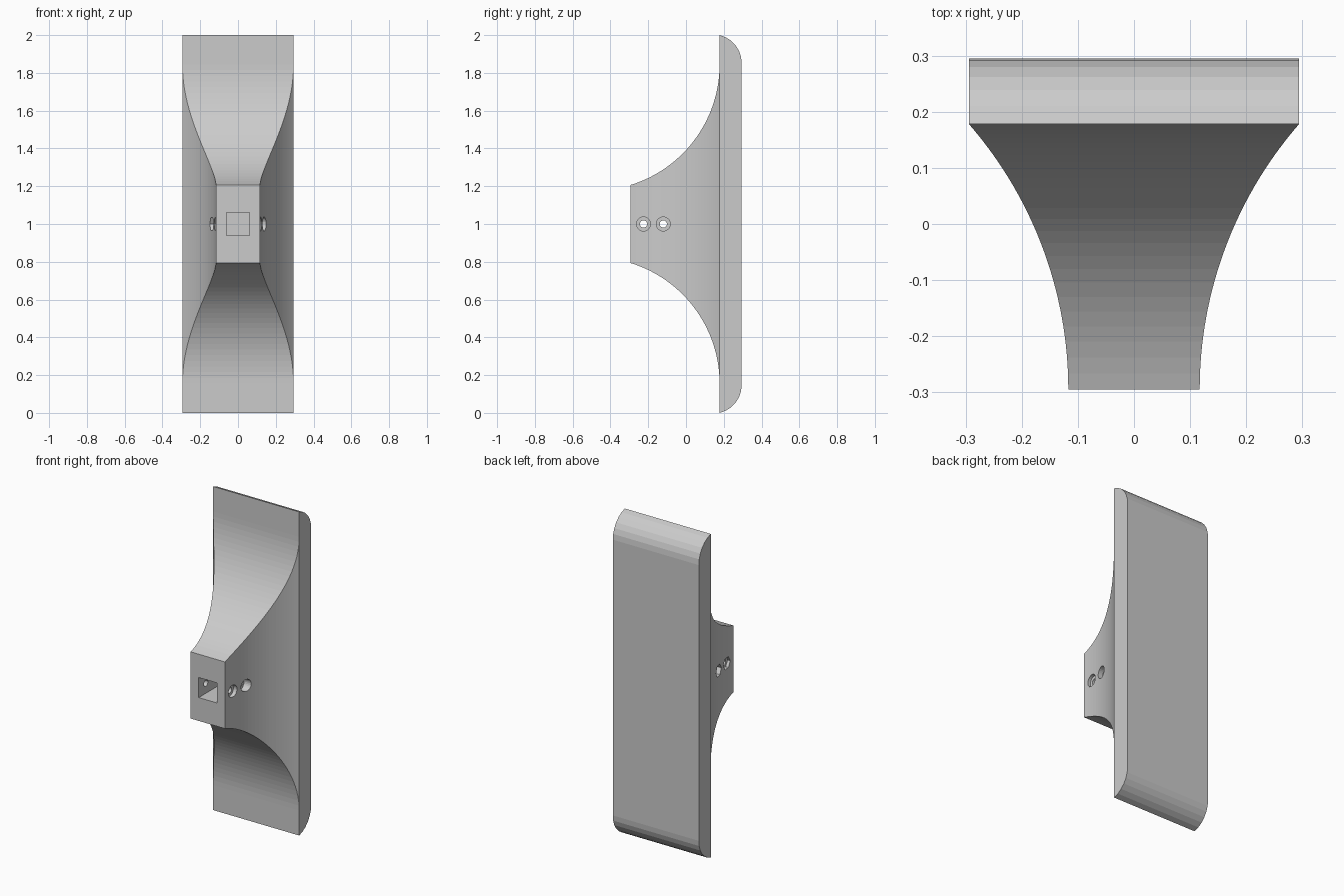
import bpy, bmesh, math
from mathutils import Matrix

if "Cube" in bpy.data.objects:
    bpy.data.objects.remove(bpy.data.objects["Cube"])


def make_object(name, bm):
    bmesh.ops.recalc_face_normals(bm, faces=bm.faces)
    mesh = bpy.data.meshes.new(name)
    bm.to_mesh(mesh)
    bm.free()
    obj = bpy.data.objects.new(name, mesh)
    bpy.context.collection.objects.link(obj)
    return obj


def loft(name, sections):
    """Loft rectangles (y, half width, half height) along y around z = 1."""
    bm = bmesh.new()
    rings = [[bm.verts.new((sx * w, y, 1 + sz * h))
              for sx, sz in ((-1, -1), (1, -1), (1, 1), (-1, 1))]
             for y, w, h in sections]
    for a, b in zip(rings, rings[1:]):
        for i in range(4):
            j = (i + 1) % 4
            bm.faces.new((a[i], a[j], b[j], b[i]))
    bm.faces.new(rings[0])
    bm.faces.new(rings[-1])
    return make_object(name, bm)


def cut(target, cutter):
    mod = target.modifiers.new("cut", 'BOOLEAN')
    mod.operation = 'DIFFERENCE'
    mod.solver = 'EXACT'
    mod.object = cutter
    bpy.context.view_layer.objects.active = target
    bpy.ops.object.modifier_apply(modifier=mod.name)
    bpy.data.objects.remove(cutter, do_unlink=True)


def x_cylinder(name, x0, x1, y, radius, sides):
    """Prism along x at z = 1, with a corner pointing along y."""
    bm = bmesh.new()
    bmesh.ops.create_cone(bm, cap_ends=True, segments=sides, radius1=radius,
                          radius2=radius, depth=x1 - x0,
                          matrix=Matrix.Translation(((x0 + x1) / 2, y, 1))
                          @ Matrix.Rotation(math.pi / 2, 4, 'Y'))
    return make_object(name, bm)


FRONT, SEAM, BACK, HALF = -0.295, 0.178, 0.295, 0.294

# Flared neck: concave circular arcs in both width and height
sections = []
STEPS = 28
R_H, R_W = 0.668, 0.72
a0 = math.acos((FRONT - (SEAM - R_H)) / R_H)
for i in range(STEPS + 1):
    a = a0 * (1 - i / STEPS)
    y = SEAM - R_H + R_H * math.cos(a)
    h = 0.845 - R_H * math.sin(a)
    d = y - FRONT
    sections.append((y, 0.117 + R_W - math.sqrt(R_W ** 2 - d * d), h))

# Back plate with rounded top and bottom edges
R_P = 0.152
p0 = math.acos((SEAM - (BACK - R_P)) / R_P)
for i in range(7):
    a = p0 * (1 - i / 6)
    sections.append((BACK - R_P + R_P * math.cos(a), HALF,
                     1 - R_P * math.sin(p0) + R_P * math.sin(a)))
handle = loft("flared_handle", sections)

# Square socket in the front face
cut(handle, loft("socket_cutter", [(-0.4, 0.062, 0.062), (-0.03, 0.062, 0.062)]))

# Two cross bolts: through hole, round head recess, hexagonal nut recess
for y in (-0.225, -0.12):
    cut(handle, x_cylinder("bolt_hole_cutter", -0.4, 0.4, y, 0.019, 24))
    cut(handle, x_cylinder("head_recess_cutter", 0.1, 0.4, y, 0.037, 24))
    cut(handle, x_cylinder("nut_recess_cutter", -0.4, -0.1, y, 0.039, 6))
